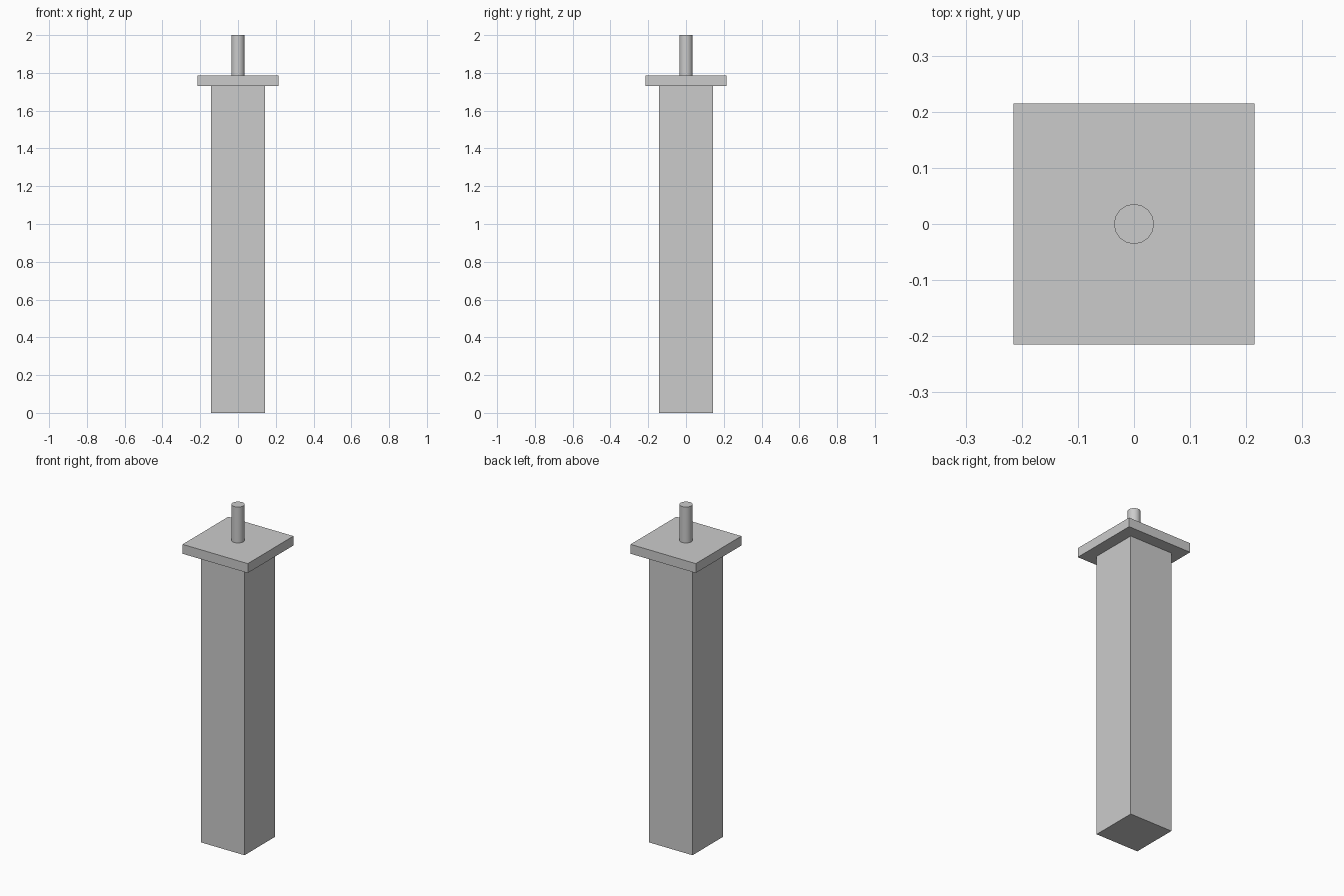
import bpy
import math

cube = bpy.data.objects.get("Cube")
if cube:
    bpy.data.objects.remove(cube, do_unlink=True)

# Single plain grey
grey = bpy.data.materials.new("plain_grey")
grey.use_nodes = True
colour = (0.6, 0.6, 0.6, 1)
grey.diffuse_color = colour
grey.node_tree.nodes["Principled BSDF"].inputs["Base Color"].default_value = colour


def finish(name):
    obj = bpy.context.object
    obj.name = name
    obj.data.materials.append(grey)
    return obj


def square_block(name, width, bottom, top):
    bpy.ops.mesh.primitive_cube_add(size=1, location=(0, 0, (bottom + top) / 2))
    obj = finish(name)
    obj.scale = (width, width, top - bottom)
    bpy.ops.object.transform_apply(location=False, rotation=False, scale=True)
    return obj


POST_TOP, PLATE_TOP, PIN_TOP = 1.73, 1.786, 2.0

# Square post and the wider plate capping it
square_block("post", 0.286, 0, POST_TOP)
square_block("cap_plate", 0.43, POST_TOP, PLATE_TOP)

# Round pin on top
bpy.ops.mesh.primitive_cylinder_add(
    vertices=16, radius=0.0357, depth=PIN_TOP - PLATE_TOP,
    location=(0, 0, (PLATE_TOP + PIN_TOP) / 2))
finish("top_pin")
bpy.ops.object.shade_smooth_by_angle(angle=math.radians(35))
